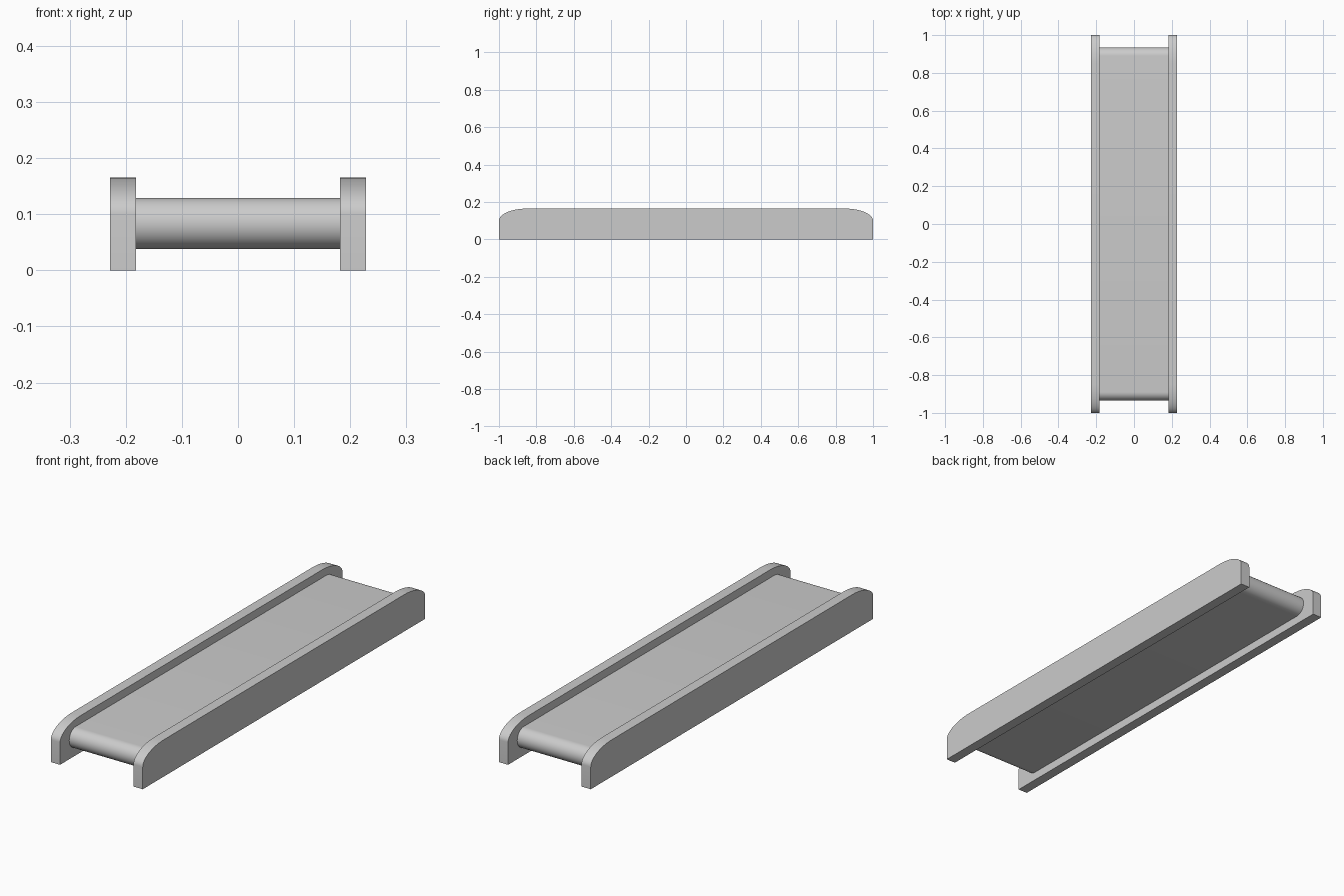
import bpy, bmesh
from math import sin, cos, pi

if "Cube" in bpy.data.objects:
    bpy.data.objects.remove(bpy.data.objects["Cube"])


def arc(cy, cz, ry, rz, a0, a1, n):
    """Elliptical arc points in the y-z plane."""
    return [(cy + ry * cos(a0 + (a1 - a0) * i / n),
             cz + rz * sin(a0 + (a1 - a0) * i / n)) for i in range(n + 1)]


def extrude_profile(name, profile, x0, x1):
    """Solid made by sweeping a y-z profile from x0 to x1."""
    bm = bmesh.new()
    face = bm.faces.new([bm.verts.new((x0, y, z)) for y, z in profile])
    out = bmesh.ops.extrude_face_region(bm, geom=[face])
    moved = [g for g in out["geom"] if isinstance(g, bmesh.types.BMVert)]
    bmesh.ops.translate(bm, verts=moved, vec=(x1 - x0, 0, 0))
    bmesh.ops.recalc_face_normals(bm, faces=bm.faces)
    mesh = bpy.data.meshes.new(name)
    bm.to_mesh(mesh)
    bm.free()
    obj = bpy.data.objects.new(name, mesh)
    bpy.context.collection.objects.link(obj)
    bpy.ops.object.select_all(action='DESELECT')
    obj.select_set(True)
    bpy.context.view_layer.objects.active = obj
    bpy.ops.object.shade_smooth_by_angle(angle=pi / 6)
    return obj


# Side rails: flat base, elliptically rounded top corners
RY, RZ, TOP = 0.15, 0.065, 0.165
rail = ([(-1, 0), (1, 0)]
        + arc(1 - RY, TOP - RZ, RY, RZ, 0, pi / 2, 16)
        + arc(-1 + RY, TOP - RZ, RY, RZ, pi / 2, pi, 16))
extrude_profile("left_rail", rail, -0.228, -0.182)
extrude_profile("right_rail", rail, 0.182, 0.228)

# Belt: flat loop with rounded ends between the rails
R, MID, END = 0.0455, 0.0835, 0.935
belt = (arc(END - R, MID, R, R, -pi / 2, pi / 2, 20)
        + arc(-END + R, MID, R, R, pi / 2, 3 * pi / 2, 20))
extrude_profile("conveyor_belt", belt, -0.182, 0.182)
